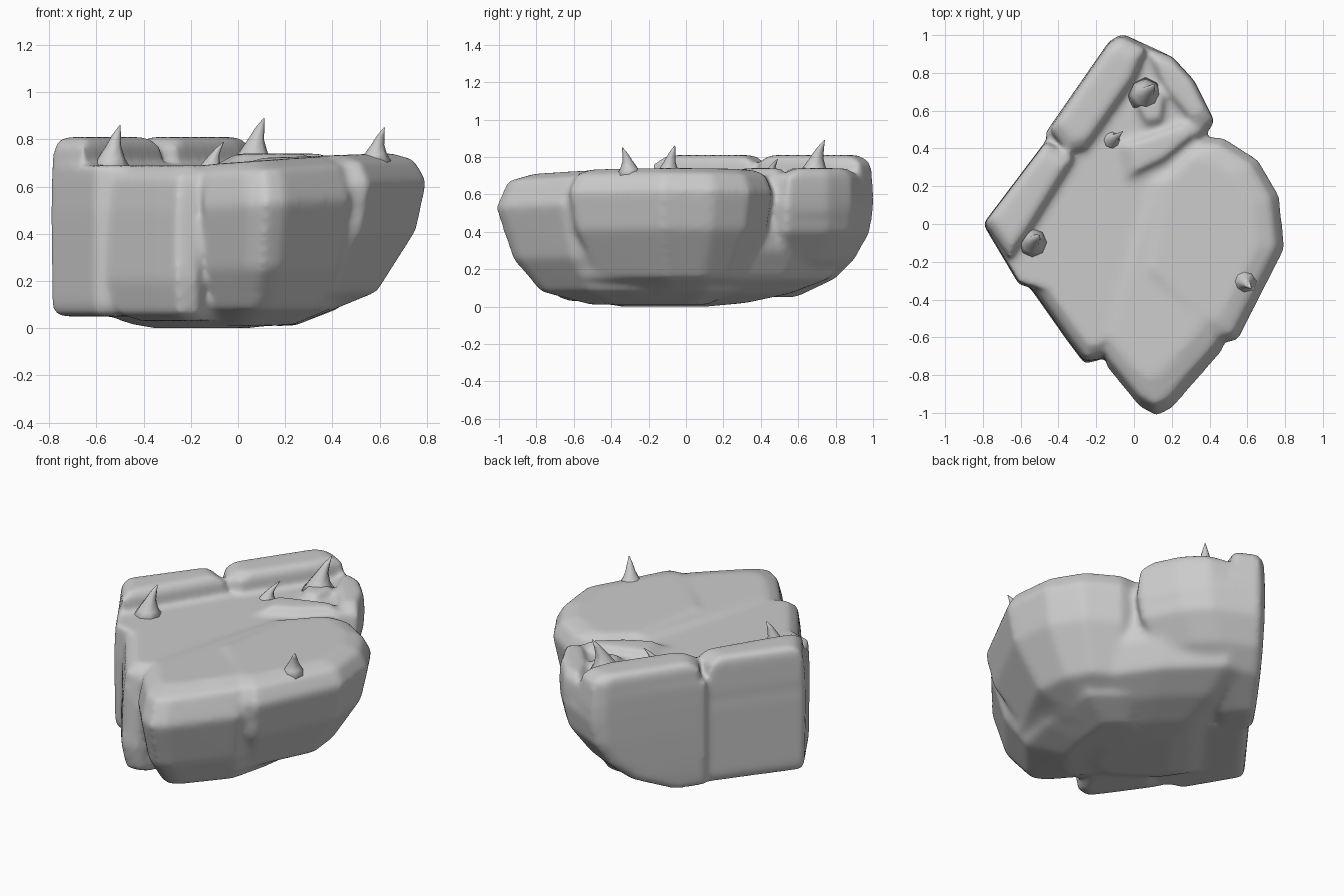
import bpy
import bmesh
import math
from mathutils import Vector

cube = bpy.data.objects.get("Cube")
if cube:
    bpy.data.objects.remove(cube)

stone = bpy.data.materials.new("stone grey")
stone.use_nodes = True
STONE = (0.6, 0.6, 0.6, 1)
stone.diffuse_color = STONE
stone.node_tree.nodes["Principled BSDF"].inputs["Base Color"].default_value = STONE


def finish(bm, name):
    """Turn a bmesh into a smooth shaded stone object."""
    bmesh.ops.recalc_face_normals(bm, faces=bm.faces)
    mesh = bpy.data.meshes.new(name)
    bm.to_mesh(mesh)
    bm.free()
    mesh.materials.append(stone)
    obj = bpy.data.objects.new(name, mesh)
    bpy.context.collection.objects.link(obj)
    for poly in mesh.polygons:
        poly.use_smooth = True
    return obj


def add_hull(bm, outline, levels, pivot, tilt=0):
    """Add a convex lump: the outline repeated at (height, scale) levels."""
    px, py = pivot
    verts = [bm.verts.new((px + (x - px) * scale, py + (y - py) * scale,
                           z * (1 + tilt * (x - px) * scale)))
             for z, scale in levels for x, y in outline]
    result = bmesh.ops.convex_hull(bm, input=verts)
    spare = {v for v in result["geom_interior"] if isinstance(v, bmesh.types.BMVert)}
    bmesh.ops.delete(bm, geom=list(spare), context="VERTS")


def rock(name, lumps):
    """Fuse several lumps into one weathered stone."""
    bm = bmesh.new()
    for lump in lumps:
        add_hull(bm, *lump)
    obj = finish(bm, name)
    remesh = obj.modifiers.new("fuse", "REMESH")
    remesh.mode = "VOXEL"
    remesh.voxel_size = 0.016
    remesh.use_smooth_shade = True
    smooth = obj.modifiers.new("weather", "SMOOTH")
    smooth.factor = 0.5
    smooth.iterations = 15


def spike(name, base, tip, radius):
    """Thorn with a flared foot that bends towards its tip."""
    bm = bmesh.new()
    base, tip = Vector(base), Vector(tip)
    sides = 8
    rings = []
    for t, width in ((0, 1.6), (0.3, 0.95), (0.55, 0.55), (0.8, 0.3), (1, 0.04)):
        centre = base.lerp(tip, t)
        centre.xy = base.xy.lerp(tip.xy, t * t)
        rings.append([bm.verts.new(centre + Vector((
            math.cos(math.tau * i / sides), math.sin(math.tau * i / sides), 0))
            * radius * width) for i in range(sides)])
    for low, high in zip(rings, rings[1:]):
        for i in range(sides):
            j = (i + 1) % sides
            bm.faces.new((low[i], low[j], high[j], high[i]))
    bm.faces.new(rings[0])
    bm.faces.new(rings[-1])
    finish(bm, name)


# Broad core: valley floor on top, rounded underside below
core = [(-.75, 0), (-.57, -.27), (-.25, -.5), (.1, -.72), (.42, -.6), (.62, -.1),
        (.47, .3), (.28, .58), (0, .85), (-.1, .85), (-.43, .42)]
core_lumps = [(core, [(.69, .93), (.62, 1), (.3, 1), (.15, .92), (.07, .72),
                      (.02, .5), (0, .3)], (-.2, -.2))]

# Right slab: a front boulder and an overhanging shelf beside it
boulder = [(-.15, -.75), (.03, -.97), (.12, -1.02), (.2, -.98), (.47, -.67),
           (.55, -.35), (.6, .2), (.36, .4), (.15, .3), (0, -.3), (-.06, -.5)]
shelf = [(.47, -.63), (.55, -.62), (.64, -.44), (.8, -.13), (.77, .15),
         (.66, .34), (.47, .46), (.36, .46), (.2, .3), (.1, -.3)]
right_slab = [
    (boulder, [(.7, .78), (.66, .93), (.52, 1), (.25, .9), (.08, .74), (.01, .45)],
     (-.05, -.1), .1),
    (shelf, [(.72, .8), (.69, .93), (.6, 1), (.4, .94), (.15, .72), (.04, .35)],
     (.05, -.05), .05),
]

# Left slab: upright front wall, undercut back, raised ridges, rim and mounds
wall = [(-.8, 0), (-.46, .45), (-.1, .3), (-.3, -.2), (-.46, -.36), (-.61, -.32)]
back = [(-.47, .48), (-.13, .97), (-.06, 1.01), (.2, .89), (.31, .77), (.43, .54),
        (.36, .44), (.1, .1), (-.2, 0)]
ridge_front = [(-.8, 0), (-.46, .45), (-.3, .36), (-.56, -.06), (-.66, -.2)]
ridge_back = [(-.46, .49), (-.13, .97), (-.06, 1.01), (.08, .94), (.02, .78),
              (-.26, .38), (-.36, .36)]
rim = [(.04, .95), (.2, .89), (.32, .76), (.43, .54), (.34, .48), (.14, .72)]
crest = [(-.1, .42), (.3, .56), (.38, .5), (.16, .32), (-.05, .22)]
mound = [(0, .62), (.06, .76), (.18, .7), (.16, .52), (.06, .5)]
ridge_levels = [(.81, .75), (.77, .94), (.6, 1), (.5, .9)]
low_levels = [(.74, .65), (.7, .95), (.6, 1), (.5, .9)]
left_slab = [
    (wall, [(.69, .97), (.5, 1), (.1, .98), (.05, .92)], (-.5, 0)),
    (back, [(.69, .96), (.55, 1), (.4, .96), (.25, .81), (.15, .63), (.05, .25)],
     (-.46, .46)),
    (ridge_front, ridge_levels, (-.6, .15)),
    (ridge_back, ridge_levels, (-.2, .7)),
    (rim, low_levels, (.25, .73)),
    (crest, low_levels, (.15, .42)),
    (mound, low_levels, (.09, .64)),
]

# Small block wedged in at the front
wedge = [(-.54, -.34), (-.35, -.61), (-.26, -.73), (-.17, -.71), (-.07, -.5),
         (.04, -.2), (-.3, -.2)]
front_block = [(wedge, [(.69, .75), (.64, .94), (.5, 1), (.2, 1.03), (.06, .93),
                        (.03, .7)], (-.15, -.4))]

rock("rock_body", core_lumps + right_slab + left_slab + front_block)

# Thorns on the top
spike("left_front_spike", (-.54, -.1, .66), (-.5, -.06, .86), .06)
spike("back_spike", (.06, .68, .68), (.11, .74, .89), .065)
spike("right_spike", (.58, -.3, .69), (.62, -.34, .85), .05)
spike("small_spike", (-.12, .44, .66), (-.06, .49, .79), .04)
